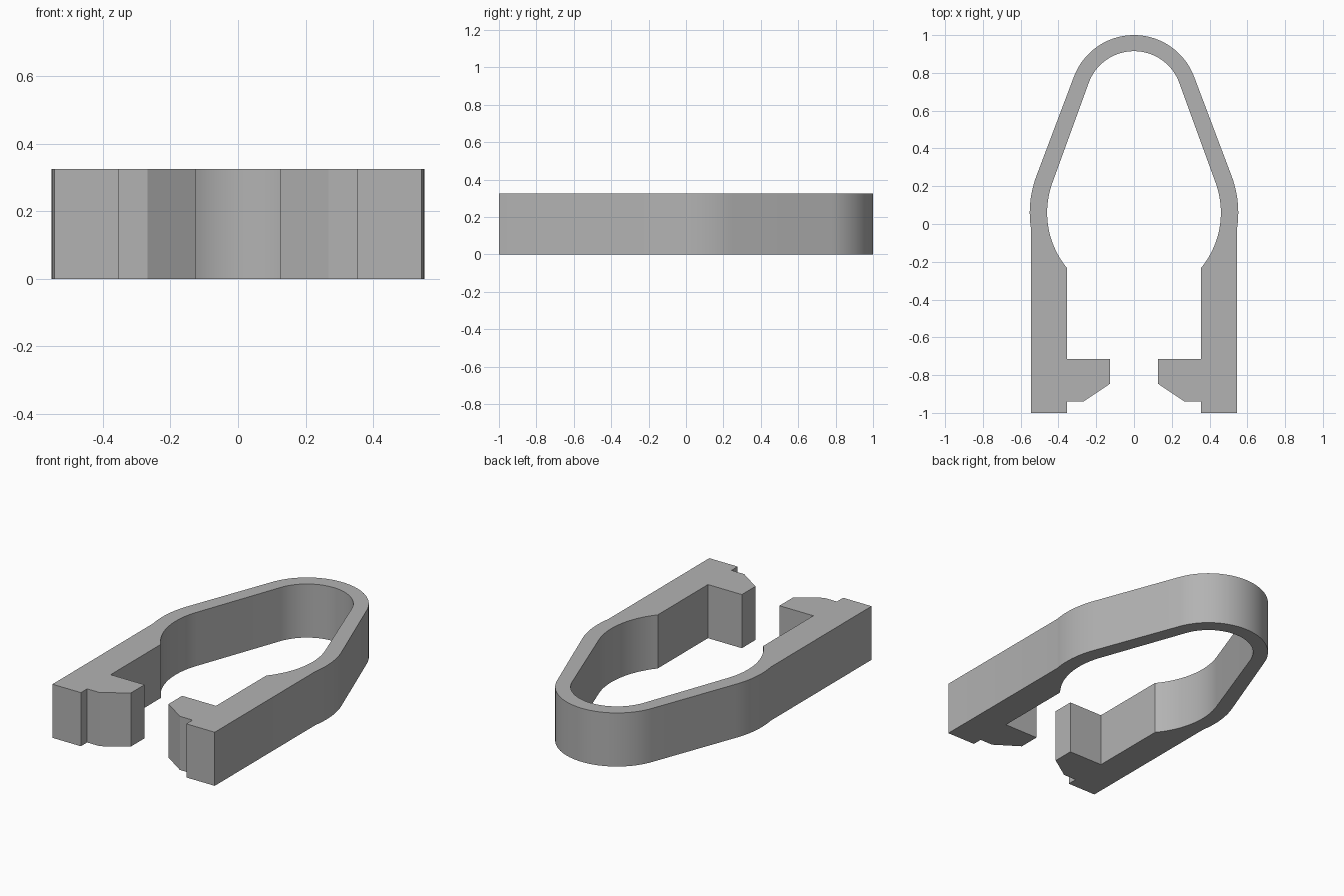
import bpy
import bmesh
from math import sin, cos, asin, radians, pi, sqrt
from mathutils import Vector

cube = bpy.data.objects.get("Cube")
if cube:
    bpy.data.objects.remove(cube, do_unlink=True)

HEIGHT = 0.325
TIP_Y, BELLY_Y = 0.66, 0.06      # arc centres on the mid line
ARM_OUT, ARM_IN = 0.544, 0.3535  # half widths of the straight arms


def arc(cy, radius, start, end, steps):
    """Points on a circle centred on the mid line, right half."""
    return [(radius * cos(start + (end - start) * i / steps),
             cy + radius * sin(start + (end - start) * i / steps))
            for i in range(steps + 1)]


def half_loop(belly_r, tip_r, arm_x):
    """From the arm, round the belly, along the tangent, to the tip."""
    tangent = asin((belly_r - tip_r) / (TIP_Y - BELLY_Y))
    start = -asin(sqrt(belly_r ** 2 - arm_x ** 2) / belly_r)
    return (arc(BELLY_Y, belly_r, start, tangent, 20)
            + arc(TIP_Y, tip_r, tangent, pi / 2, 24))


# Outline of the left half: outer edge up, inner edge down, then the hook
outer = half_loop(0.552, 0.34, ARM_OUT)
inner = half_loop(0.46, 0.255, ARM_IN)
hook = [(ARM_IN, -0.715), (0.126, -0.715), (0.126, -0.845),
        (0.268, -0.94), (ARM_IN, -0.94), (ARM_IN, -1), (ARM_OUT, -1)]
inner_side = inner + [] 
inner_path = inner_side[:-1][::-1] + hook      # tip to arm end, inside
outer_path = outer[:-1]                        # arm end to tip, outside


def mirrored(path):
    return [(-x, y) for x, y in reversed(path)]


outline = (outer_path + [(0, outer[-1][1])] + mirrored(outer_path)
           + mirrored(inner_path) + [(0, inner[-1][1])] + inner_path)

# Extrude the outline into the clip
bm = bmesh.new()
base = bm.faces.new([bm.verts.new((x, y, 0)) for x, y in outline])
result = bmesh.ops.extrude_face_region(bm, geom=[base], use_keep_orig=True)
top = [g for g in result["geom"] if isinstance(g, bmesh.types.BMVert)]
bmesh.ops.translate(bm, verts=top, vec=Vector((0, 0, HEIGHT)))
bmesh.ops.recalc_face_normals(bm, faces=bm.faces)
mesh = bpy.data.meshes.new("spring_clip")
bm.to_mesh(mesh)
bm.free()

clip = bpy.data.objects.new("spring_clip", mesh)
bpy.context.collection.objects.link(clip)

# Plain grey plastic
grey = bpy.data.materials.new("grey_plastic")
grey.use_nodes = True
colour = (0.45, 0.45, 0.45, 1)
grey.diffuse_color = colour
grey.node_tree.nodes["Principled BSDF"].inputs["Base Color"].default_value = colour
mesh.materials.append(grey)

# Smooth curves, crisp corners
bpy.ops.object.select_all(action="DESELECT")
clip.select_set(True)
bpy.context.view_layer.objects.active = clip
bpy.ops.object.shade_smooth_by_angle(angle=radians(30))
